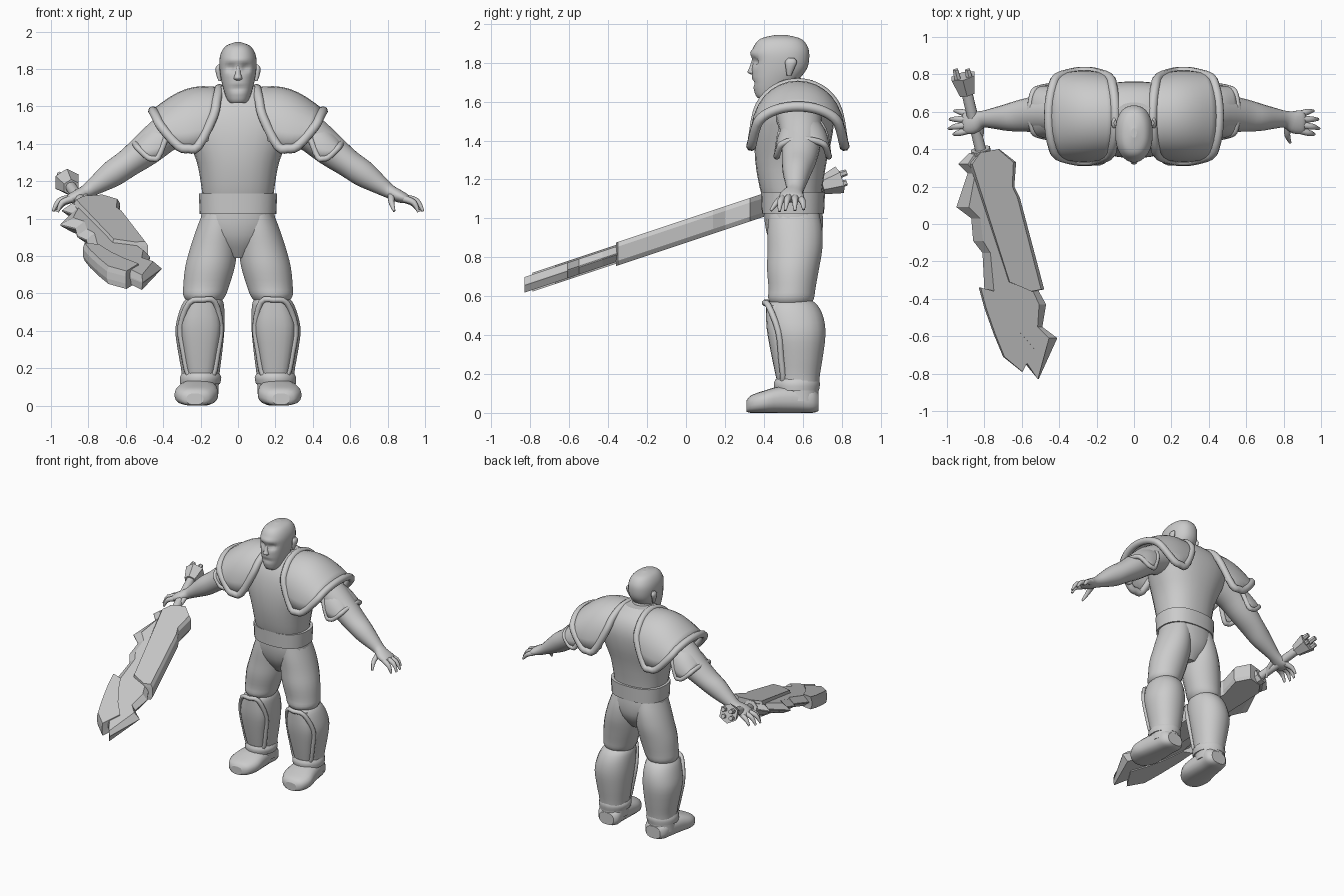
import bpy, bmesh
from math import sin, cos, pi, exp
from mathutils import Vector

if "Cube" in bpy.data.objects:
    bpy.data.objects.remove(bpy.data.objects["Cube"])

clay = bpy.data.materials.new("plain_grey")
clay.use_nodes = True
clay.diffuse_color = (0.6, 0.6, 0.6, 1)
clay.node_tree.nodes["Principled BSDF"].inputs["Base Color"].default_value = (0.6, 0.6, 0.6, 1)


def add_object(name, data):
    ob = bpy.data.objects.new(name, data)
    data.materials.append(clay)
    bpy.context.collection.objects.link(ob)
    return ob


def add_mesh(name, bm, smooth=True, mirror=False):
    """Turn a bmesh into an object; n-gon caps stay flat."""
    bmesh.ops.recalc_face_normals(bm, faces=bm.faces)
    for f in bm.faces:
        f.smooth = smooth and len(f.verts) < 5
    me = bpy.data.meshes.new(name)
    bm.to_mesh(me)
    bm.free()
    ob = add_object(name, me)
    if mirror:
        mod = ob.modifiers.new("mirror", "MIRROR")
        mod.use_mirror_merge = False
    return ob


def resample(pts, k, closed=False):
    """Smooth spline through tuples, k steps per span."""
    n, out = len(pts), []
    pick = (lambda i: pts[i % n]) if closed else (lambda i: pts[max(0, min(n - 1, i))])
    for i in range(n if closed else n - 1):
        for j in range(k):
            t = j / k
            out.append(tuple(
                b + 0.5 * t * (c - a + t * (2 * a - 5 * b + 4 * c - d + t * (3 * (b - c) + d - a)))
                for a, b, c, d in zip(pick(i - 1), pick(i), pick(i + 1), pick(i + 2))))
    return out if closed else out + [tuple(pts[-1])]


def bridge(bm, rings):
    """Skin a list of vertex rings and cap both ends."""
    n = len(rings[0])
    for r, s in zip(rings, rings[1:]):
        for i in range(n):
            bm.faces.new((r[i], r[(i + 1) % n], s[(i + 1) % n], s[i]))
    bm.faces.new(rings[0][::-1])
    bm.faces.new(rings[-1])


def loft(name, rings, k=3, n=20, power=2.0, normal=None, side=(1, 0, 0),
         smooth=True, mirror=False, rule=None):
    """Rings are (x, y, z, radius along side, radius across)."""
    rings = resample(rings, k)
    centres = [Vector(r[:3]) for r in rings]
    bm, loops = bmesh.new(), []
    for i, r in enumerate(rings):
        d = Vector(normal) if normal else centres[min(i + 1, len(rings) - 1)] - centres[max(i - 1, 0)]
        d.normalize()
        a = Vector(side)
        a = (a - d * a.dot(d)).normalized()
        b = d.cross(a)
        loop = []
        for j in range(n):
            c, s = cos(2 * pi * (j + 0.5) / n), sin(2 * pi * (j + 0.5) / n)
            m = (abs(c) ** power + abs(s) ** power) ** (-1 / power)
            p = centres[i] + a * (r[3] * c * m) + b * (r[4] * s * m)
            loop.append(bm.verts.new(rule(p) if rule else p))
        loops.append(loop)
    bridge(bm, loops)
    return add_mesh(name, bm, smooth, mirror)


def tube(name, pts, radius, k=3):
    """Closed round trim, made on both sides."""
    for label, s in (("left_", 1), ("right_", -1)):
        cu = bpy.data.curves.new(label + name, "CURVE")
        cu.dimensions = "3D"
        cu.bevel_depth, cu.bevel_resolution = radius, 2
        path = resample(pts, k, closed=True)
        sp = cu.splines.new("POLY")
        sp.points.add(len(path) - 1)
        for q, p in zip(sp.points, path):
            q.co = (s * p[0], p[1], p[2], 1)
        sp.use_cyclic_u = True
        add_object(label + name, cu)


UP = (0, 0, 1)

# Torso, pelvis, belt and neck
loft("torso", [(0, .55, 1.08, .185, .145), (0, .54, 1.16, .195, .162), (0, .54, 1.3, .22, .185),
               (0, .555, 1.44, .275, .2), (0, .57, 1.56, .31, .19), (0, .575, 1.65, .22, .15),
               (0, .56, 1.71, .1, .09)], normal=UP, power=2.4, n=28)
loft("pelvis", [(0, .55, 1.06, .19, .15), (0, .555, .97, .2, .15), (0, .56, .88, .16, .13),
                (0, .56, .79, .06, .07)], normal=UP, power=2.3)
loft("belt", [(0, .55, 1.025, .205, .16), (0, .55, 1.135, .21, .165)], k=1, normal=UP, power=2.5, n=28)
loft("neck", [(0, .55, 1.58, .1, .1), (0, .52, 1.68, .08, .085), (0, .5, 1.76, .07, .08)], normal=UP)


# Head with brow, eye sockets and mouth pressed into the face
def face(p):
    if p.y < .45:
        x, z = abs(p.x), p.z
        p.y += .028 * exp(-((x - .04) / .022) ** 2 - ((z - 1.805) / .018) ** 2)
        p.y -= .012 * exp(-(x / .07) ** 2 - ((z - 1.85) / .018) ** 2)
        p.y += .014 * exp(-(x / .04) ** 2 - ((z - 1.695) / .01) ** 2)
    return p


loft("head", [(0, .405, 1.618, .04, .035), (0, .435, 1.64, .06, .08), (0, .455, 1.7, .08, .113),
              (0, .48, 1.77, .095, .142), (0, .487, 1.84, .1, .147), (0, .487, 1.89, .089, .135),
              (0, .487, 1.925, .062, .1), (0, .487, 1.943, .015, .025)],
     k=5, n=36, normal=UP, power=2.3, rule=face)
loft("nose", [(0, .36, 1.735, .012, .012), (0, .345, 1.75, .024, .028), (0, .35, 1.775, .016, .024),
              (0, .36, 1.83, .011, .016)], n=10, normal=UP)
loft("ears", [(.097, .53, 1.735, .008, .012), (.104, .535, 1.77, .013, .022),
              (.107, .54, 1.805, .014, .03), (.1, .54, 1.825, .006, .015)], n=10, normal=UP, mirror=True)

# Legs and boots
loft("thighs", [(.1, .555, 1.03, .09, .13), (.112, .56, .94, .113, .142), (.13, .56, .84, .128, .142),
                (.15, .55, .74, .134, .135), (.17, .545, .64, .124, .122), (.18, .54, .585, .113, .118),
                (.18, .54, .545, .08, .09)], normal=UP, mirror=True)
loft("shins", [(.18, .545, .585, .08, .09), (.185, .548, .555, .107, .128), (.195, .56, .49, .124, .148),
               (.204, .572, .4, .132, .146), (.202, .578, .28, .118, .125), (.2, .578, .17, .102, .108),
               (.205, .58, .06, .1, .1)], normal=UP, power=2.2, mirror=True)
loft("boots", [(.23, .312, .035, .045, .03), (.228, .335, .045, .085, .045), (.224, .4, .057, .115, .057),
               (.216, .48, .068, .108, .068), (.208, .58, .07, .095, .07), (.2, .65, .065, .088, .065),
               (.198, .682, .055, .06, .045)], normal=(0, 1, 0), power=2.8, mirror=True)
loft("ankle_cuffs", [(.2, .572, .175, .1, .112), (.2, .57, .15, .112, .12), (.203, .57, .115, .108, .115)],
     normal=UP, mirror=True)

# Shin plates with round trim
shin_trim = [(.125, .425, .555), (.19, .405, .565), (.26, .425, .55), (.308, .475, .42), (.29, .49, .28),
             (.262, .5, .16), (.2, .475, .135), (.135, .5, .16), (.11, .49, .28), (.092, .475, .42)]
tube("shin_trim", shin_trim, .016)
loft("shin_plates", [(.19, .48, .555, .08, .07), (.197, .49, .43, .108, .075), (.2, .5, .29, .09, .06),
                     (.2, .515, .15, .065, .045)], normal=UP, power=2.6, mirror=True)

# Arms and hands
loft("arms", [(.25, .58, 1.53, .12, .11), (.38, .59, 1.46, .11, .1), (.49, .59, 1.37, .1, .09),
              (.59, .58, 1.295, .088, .076), (.67, .57, 1.24, .074, .072), (.75, .565, 1.185, .056, .053),
              (.81, .56, 1.145, .045, .038), (.86, .545, 1.12, .062, .034), (.9, .545, 1.105, .062, .025),
              (.915, .545, 1.098, .045, .012)], side=(0, 1, 0), mirror=True)
for label, base, knuckle, tip in (
        ("index", (.89, .5, 1.105), (.94, .485, 1.085), (.965, .48, 1.035)),
        ("middle", (.89, .53, 1.11), (.955, .52, 1.095), (.99, .51, 1.04)),
        ("ring", (.89, .56, 1.11), (.95, .56, 1.09), (.985, .56, 1.04)),
        ("little", (.88, .585, 1.105), (.93, .6, 1.085), (.96, .605, 1.045)),
        ("thumb", (.82, .53, 1.125), (.82, .475, 1.09), (.835, .435, 1.04))):
    loft(label + "_fingers", [(*base, .02, .019), (*knuckle, .016, .016), (*tip, .007, .007)],
         n=10, side=(0, 1, 0) if label != "thumb" else (1, 0, 0), mirror=True)


# Arched armour plates over the shoulders and upper arms
def armour(name, x_top, x_end, y_mid, depth, z_in, z_out, z_end, swell, radius):
    def point(u, v):
        t = max(0, sin(pi * v)) ** .8
        bulge = swell * sin(pi * u)
        xe = x_end[0] + (x_end[1] - x_end[0]) * u
        xt = x_top[0] + (x_top[1] - x_top[0]) * u
        top = z_in + (z_out - z_in) * u + bulge
        low = z_end - .8 * bulge
        return Vector((xe + (xt - xe) * t, y_mid - (depth + .3 * bulge) * cos(pi * v), low + (top - low) * t))

    nu, nv = 8, 16
    bm = bmesh.new()
    grid = [[bm.verts.new(point(i / nu, j / nv)) for j in range(nv + 1)] for i in range(nu + 1)]
    for i in range(nu):
        for j in range(nv):
            bm.faces.new((grid[i][j], grid[i + 1][j], grid[i + 1][j + 1], grid[i][j + 1]))
    ob = add_mesh(name + "s", bm, mirror=True)
    mod = ob.modifiers.new("thickness", "SOLIDIFY")
    mod.thickness, mod.offset = .015, 0
    side = [j / 8 for j in range(1, 8)]
    across = [.25, .5, .75]
    loop = ([point(0, v) for v in side] + [point(u, 1) for u in across]
            + [point(1, v) for v in side[::-1]] + [point(u, 0) for u in across[::-1]])
    tube(name + "_trim", [tuple(p) for p in loop], radius)


armour("shoulder_plate", (.1, .455), (.16, .37), .575, .225, 1.695, 1.575, 1.415, .05, .026)
armour("upper_arm_plate", (.37, .555), (.4, .51), .6, .125, 1.53, 1.405, 1.345, .03, .017)


# Sword, laid on a sloping plane: plan outline plus height above the plane
def on_plane(x, y, h):
    return Vector((x, y, .935 + y / 3 + h))


def blade(name, outline, half, edge, keep):
    """Bevelled plate; the outer faces narrow toward the spine."""
    bm, loops = bmesh.new(), []
    for h, k in ((-half, keep), (-half * edge, 1), (half * edge, 1), (half, keep)):
        spine = lambda y: -.69 - .2 * y
        loops.append([bm.verts.new(on_plane(spine(y) + (x - spine(y)) * k, y, h)) for x, y in outline])
    bridge(bm, loops)
    add_mesh(name, bm, smooth=False)


blade("sword_core", [(-.88, .32), (-.83, .38), (-.72, .4), (-.63, .33), (-.64, .2), (-.61, .14),
                     (-.48, -.35), (-.54, -.36), (-.67, -.31)], .06, .6, .88)
blade("sword_jagged_edge", [(-.8, .36), (-.88, .38), (-.94, .32), (-.89, .27), (-.95, .09), (-.87, .03),
                            (-.86, -.09), (-.81, -.155), (-.8, -.35), (-.73, -.55), (-.62, -.7), (-.51, -.83),
                            (-.41, -.61), (-.49, -.55), (-.47, -.43), (-.52, -.34), (-.66, .25)],
      .04, .08, .72)
blade("sword_crescent", [(-.83, -.34), (-.8, -.45), (-.75, -.59), (-.7, -.71), (-.6, -.79), (-.53, -.67),
                         (-.62, -.57), (-.69, -.47), (-.75, -.36)], .048, .4, .95)


def rod(name, y0, y1, r0, r1, n, shift=0, lift=0):
    ends = [(*on_plane(-.725 - .24 * y + shift, y, lift), r, r) for y, r in ((y0, r0), (y1, r1))]
    loft(name, ends, k=1, n=n, smooth=n > 8)


rod("sword_collar", .36, .4, .055, .055, 8)
rod("sword_grip", .34, .72, .03, .03, 12)
rod("sword_pommel", .695, .79, .045, .072, 6)
for i in range(4):
    rod("pommel_prong_%d" % (i + 1), .77, .825, .02, .016, 6,
        shift=.032 * (1 if i % 2 else -1), lift=.026 * (1 if i > 1 else -1))
